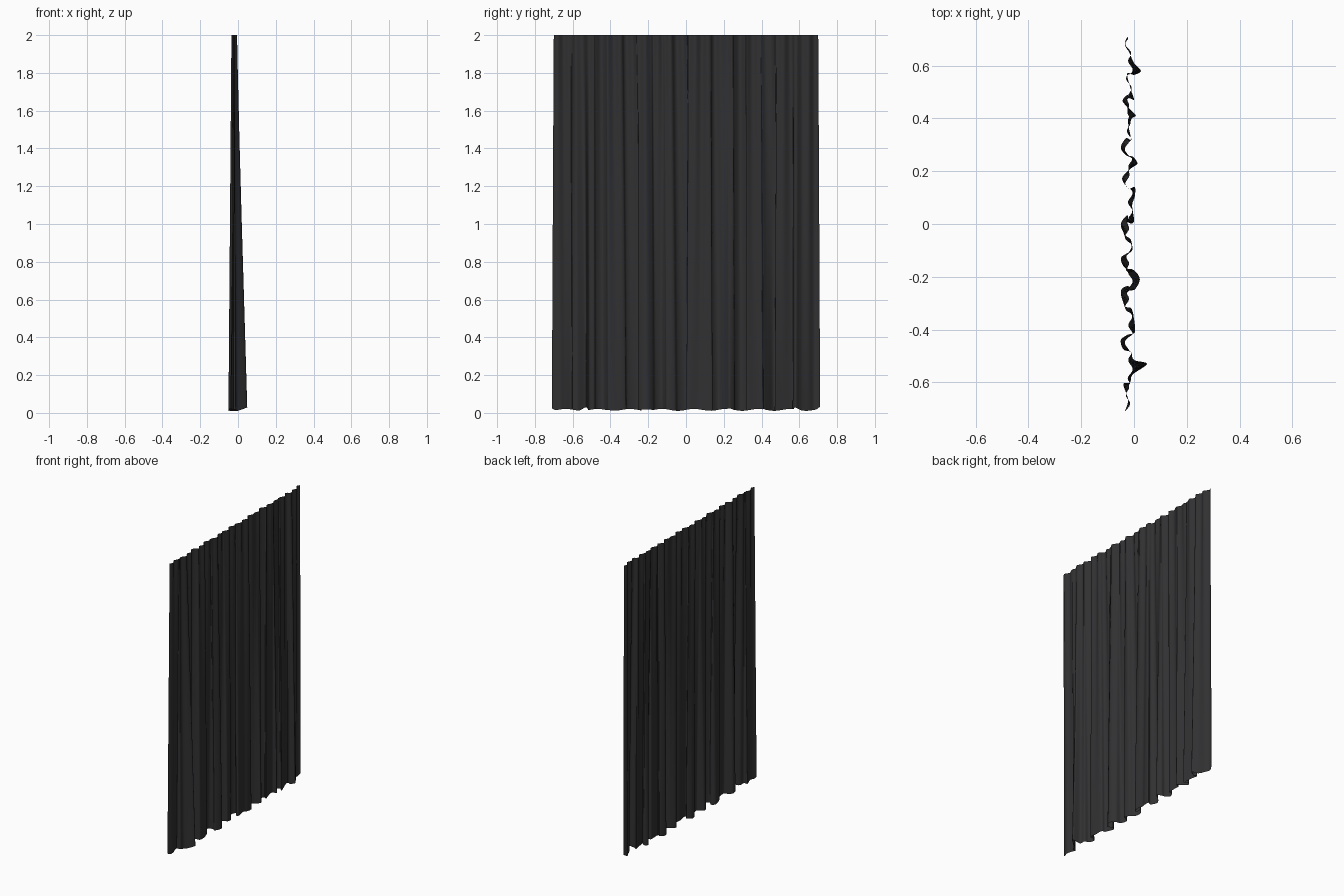
import bpy, bmesh, math
from mathutils import Vector
from mathutils.geometry import interpolate_bezier

if "Cube" in bpy.data.objects:
    bpy.data.objects.remove(bpy.data.objects["Cube"])

# Hem fold line seen from above, (x, y) in hundredths
HEM = [(-3.5, -71), (-2.2, -67), (-3, -64), (-4, -60.5), (-1.5, -60), (-0.5, -57),
       (4.9, -53), (0, -51.5), (-1.2, -48.5), (-4, -47.5), (-5, -44), (-2.5, -42), (0.3, -41),
       (0, -36), (-1, -32), (-3.5, -31), (-5, -25.5), (-2.5, -23.5), (0, -25), (2.2, -21),
       (0, -17.5), (-3.5, -16.5), (-5, -13), (-2.5, -11), (-0.7, -10), (-1.2, -6),
       (-3.5, -4), (-5, 0), (-2.5, 3.3), (-2, 0.5), (0, 1), (-0.7, 7), (0.3, 10.5), (0.3, 14),
       (-2, 13.5), (-4.5, 17), (-2.5, 20), (-0.5, 21.5), (1.3, 23), (-0.5, 25.5),
       (-3, 26), (-5, 29), (-3, 32.5), (-1.2, 32), (-2.2, 38), (-1.8, 40.5), (0.7, 41),
       (-1.5, 43.5), (-4.3, 46.5), (-2.5, 48.8), (0, 47), (-1.2, 51), (-2.6, 57),
       (0, 56.5), (2.6, 58), (0, 61), (-1.8, 65), (-3.5, 68), (-2.5, 71)]
SUB, ROWS, PLEATS = 8, 40, 21

# Smooth spline through the hem points
pts = [Vector((x / 100, y / 100, 0)) for x, y in HEM]
hem = []
for i in range(len(pts) - 1):
    p0, p1, p2, p3 = (pts[max(0, min(len(pts) - 1, i + k))] for k in (-1, 0, 1, 2))
    seg = interpolate_bezier(p1, p1 + (p2 - p0) / 6, p2 - (p3 - p1) / 6, p2, SUB + 1)
    hem += seg[:-1]
hem.append(pts[-1])

# Even spacing of the cloth along the top rail, by blended length
length = [0.0]
for a, b in zip(hem, hem[1:]):
    length.append(length[-1] + (b - a).length * 0.35 + max(0, b.y - a.y) * 0.65)


def cloth_point(i, t):
    """t = 0 at the rail, 1 at the hem"""
    h = hem[i]
    u = length[i] / length[-1]
    top_x = -0.02 + 0.007 * math.tanh((h.x + 0.02) / 0.015) + 0.008 * math.sin(u * PLEATS * math.tau)
    top_y = 1.4 * (u - 0.5)
    edge = min(h.y + 0.71, 0.71 - h.y)
    low = 0.016 + 0.35 * max(0, h.x) + 0.005 * math.sin(h.y * 37)
    low += 0.012 * max(0, 1 - edge / 0.02)
    return (top_x + (h.x - top_x) * t, top_y + (h.y - top_y) * t ** 0.9, 2 + (low - 2) * t)


# Curtain sheet
bm = bmesh.new()
grid = [[bm.verts.new(cloth_point(i, r / ROWS)) for i in range(len(hem))] for r in range(ROWS + 1)]
for upper, lower in zip(grid, grid[1:]):
    for i in range(len(hem) - 1):
        bm.faces.new((upper[i], lower[i], lower[i + 1], upper[i + 1])).smooth = True
mesh = bpy.data.meshes.new("curtain")
bm.to_mesh(mesh)
bm.free()
curtain = bpy.data.objects.new("curtain", mesh)
bpy.context.collection.objects.link(curtain)

# Dark cloth
mat = bpy.data.materials.new("dark_cloth")
mat.diffuse_color = (0.03, 0.03, 0.032, 1)
mat.use_nodes = True
mat.node_tree.nodes["Principled BSDF"].inputs["Base Color"].default_value = mat.diffuse_color
mesh.materials.append(mat)
